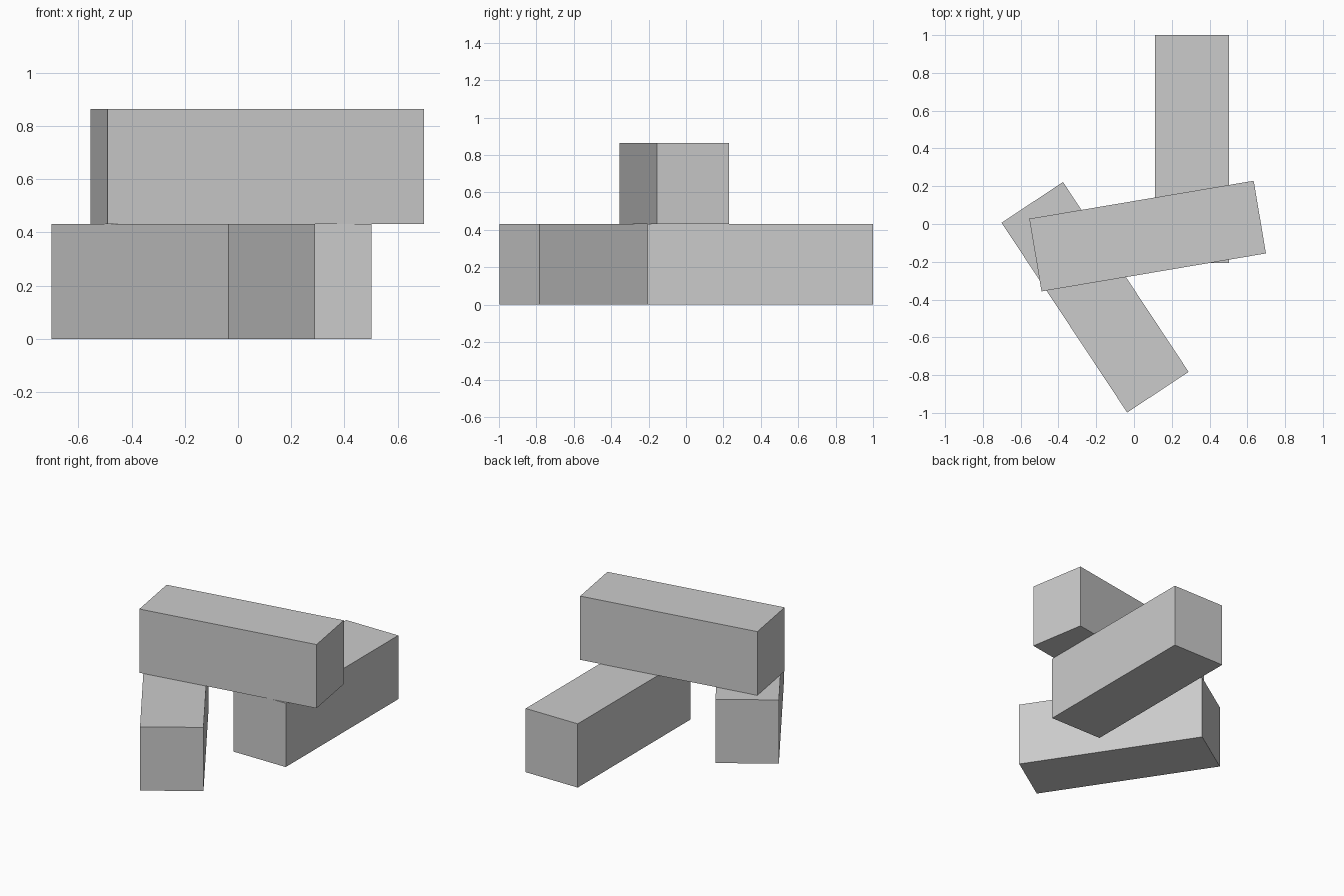
import bpy
from math import radians

cube = bpy.data.objects.get("Cube")
if cube:
    bpy.data.objects.remove(cube, do_unlink=True)

# Plain grey for every block
grey = bpy.data.materials.new("light_grey")
grey.use_nodes = True
colour = (0.6, 0.6, 0.6, 1)
grey.diffuse_color = colour
grey.node_tree.nodes["Principled BSDF"].inputs["Base Color"].default_value = colour

WIDTH, LENGTH, HEIGHT = 0.39, 1.205, 0.432


def block(name, x, y, layer, angle):
    """One beam, its long side along y before turning."""
    z = HEIGHT * (layer + 0.5)
    bpy.ops.mesh.primitive_cube_add(size=1, location=(x, y, z),
                                    rotation=(0, 0, radians(angle)))
    obj = bpy.context.object
    obj.name = name
    obj.scale = (WIDTH, LENGTH, HEIGHT)
    bpy.ops.object.transform_apply(location=False, rotation=False, scale=True)
    obj.data.materials.append(grey)


# Two supports on the ground and a beam bridging them
block("left_support_block", 0.307, 0.397, 0, 0)
block("right_support_block", -0.206, -0.388, 0, 33.5)
block("bridging_block", 0.072, -0.064, 1, -80.4)
